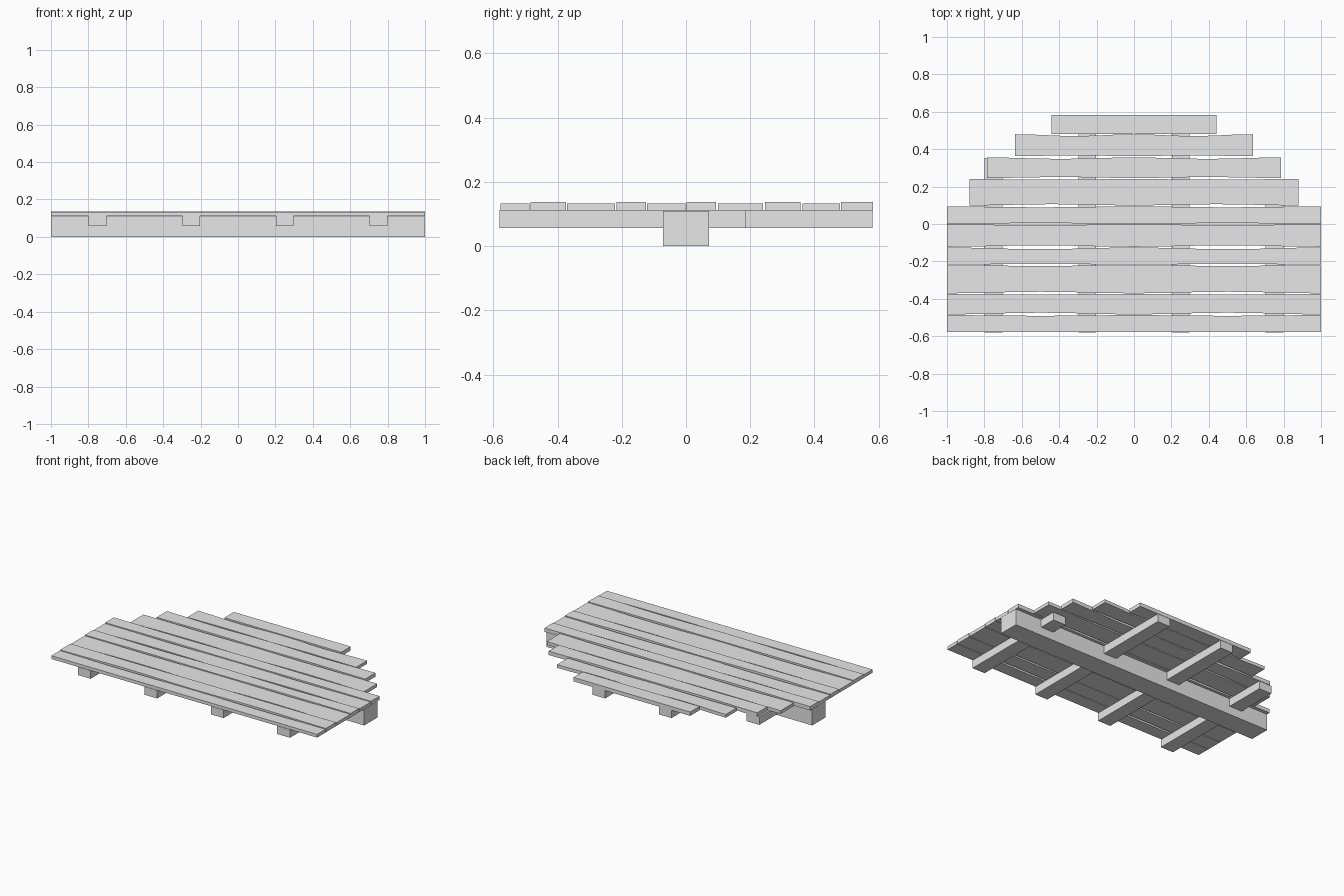
import bpy, bmesh, math

cube = bpy.data.objects.get("Cube")
if cube:
    bpy.data.objects.remove(cube, do_unlink=True)

# One plain grey for all the timber
grey = bpy.data.materials.new("plain_grey")
grey.use_nodes = True
colour = (0.8, 0.8, 0.8, 1)
grey.diffuse_color = colour
grey.node_tree.nodes["Principled BSDF"].inputs["Base Color"].default_value = colour


def finish(name, bm):
    bmesh.ops.recalc_face_normals(bm, faces=bm.faces)
    mesh = bpy.data.meshes.new(name)
    bm.to_mesh(mesh)
    bm.free()
    mesh.materials.append(grey)
    obj = bpy.data.objects.new(name, mesh)
    bpy.context.collection.objects.link(obj)
    return obj


def box(name, x0, x1, y0, y1, z0, z1):
    bm = bmesh.new()
    bmesh.ops.create_cube(bm, size=1)
    for v in bm.verts:
        v.co.x = x0 if v.co.x < 0 else x1
        v.co.y = y0 if v.co.y < 0 else y1
        v.co.z = z0 if v.co.z < 0 else z1
    return finish(name, bm)


def plank(name, half, y0, y1, top, front_wear, back_wear, segments=12):
    """A board whose long edges are worn inwards near each quarter."""
    bm = bmesh.new()
    rings = []
    for i in range(segments + 1):
        t = i / segments
        x = half * (2 * t - 1)
        wear = math.sin(2 * math.pi * t) ** 2
        front = y0 + front_wear * wear
        back = y1 - back_wear * wear
        rings.append([bm.verts.new((x, y, z)) for y, z in
                      ((front, 0.111), (back, 0.111), (back, top), (front, top))])
    for a, b in zip(rings, rings[1:]):
        for k in range(4):
            n = (k + 1) % 4
            bm.faces.new((a[k], a[n], b[n], b[k]))
    bm.faces.new(rings[0])
    bm.faces.new(rings[-1])
    return finish(name, bm)


# Central beam
box("main_beam", -1, 1, -0.071, 0.071, 0, 0.11)

# Cross joists, the outer two cut short at the back
for name, x, back in (("right_outer_joist", -0.75, 0.352),
                      ("right_inner_joist", -0.25, 0.581),
                      ("left_inner_joist", 0.25, 0.581),
                      ("left_outer_joist", 0.75, 0.187)):
    box(name, x - 0.048, x + 0.048, -0.581, back, 0.057, 0.112)

# Deck boards from front to back: half length, front edge, back edge, wear
boards = (
    (1, -0.578, -0.487, 0, 0.004),
    (1, -0.484, -0.374, 0.010, 0.003),
    (1, -0.371, -0.221, 0.009, 0.003),
    (1, -0.217, -0.125, 0.004, 0.010),
    (1, -0.122, -0.002, 0.008, 0.004),
    (1, 0.001, 0.094, 0.004, 0.005),
    (0.88, 0.099, 0.240, 0.007, 0.002),
    (0.785, 0.246, 0.356, 0.005, 0.008),
    (0.635, 0.363, 0.480, 0.004, 0.010),
    (0.44, 0.482, 0.583, 0, 0),
)
for i, (half, y0, y1, fw, bw) in enumerate(boards):
    plank(f"deck_board_{i + 1}", half, y0, y1, 0.137 if i % 2 else 0.133, fw, bw)
